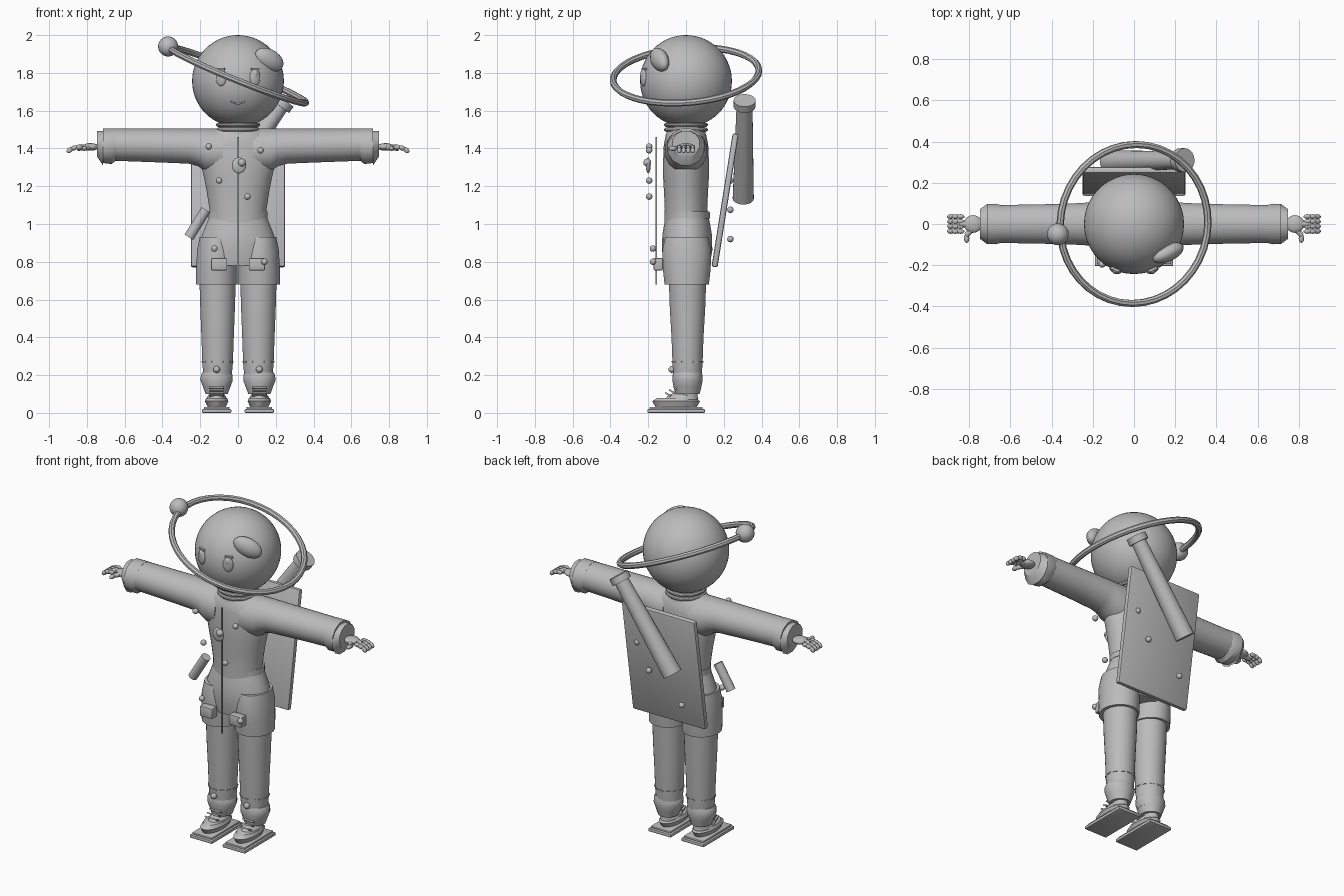
import bpy, bmesh
from math import sin, cos, pi, radians, sqrt
from mathutils import Vector, Matrix

default_cube = bpy.data.objects.get("Cube")
if default_cube:
    bpy.data.objects.remove(default_cube, do_unlink=True)

CLAY = (0.5, 0.5, 0.5, 1)
gray = bpy.data.materials.new("plain_gray")
gray.use_nodes = True
gray.diffuse_color = CLAY
gray.node_tree.nodes["Principled BSDF"].inputs["Base Color"].default_value = CLAY


def finish(name, bm, location=(0, 0, 0), scale=(1, 1, 1), tilt=(0, 0, 0)):
    bmesh.ops.recalc_face_normals(bm, faces=bm.faces)
    mesh = bpy.data.meshes.new(name)
    bm.to_mesh(mesh)
    bm.free()
    mesh.materials.append(gray)
    part = bpy.data.objects.new(name, mesh)
    bpy.context.collection.objects.link(part)
    part.location, part.scale = location, scale
    part.rotation_euler = [radians(angle) for angle in tilt]
    bpy.ops.object.select_all(action='DESELECT')
    bpy.context.view_layer.objects.active = part
    part.select_set(True)
    bpy.ops.object.shade_smooth_by_angle(angle=radians(35))
    return part


def skin(bm, loops, closed=False):
    """Bridge neighbouring loops with quads, and cap or join the ends."""
    pairs = list(zip(loops, loops[1:]))
    if closed:
        pairs.append((loops[-1], loops[0]))
    else:
        bm.faces.new(loops[0])
        bm.faces.new(loops[-1])
    for near, far in pairs:
        for i in range(len(near)):
            bm.faces.new((near[i - 1], near[i], far[i], far[i - 1]))


def oval(bm, centre, across, along, sides):
    turns = [2 * pi * (i + 0.5) / sides for i in range(sides)]
    return [bm.verts.new(centre + across * cos(t) + along * sin(t)) for t in turns]


def column(name, rings, x=0, y=0, sides=32):
    """Upright loft through rings of height, half width and half depth."""
    bm = bmesh.new()
    skin(bm, [oval(bm, Vector((x, y, z)), Vector((width, 0, 0)), Vector((0, depth, 0)), sides)
              for z, width, depth in rings])
    return finish(name, bm)


def sleeve(name, rings, side, top, sides=32):
    """Sideways loft through rings of reach, half depth and half height, hung from one top line."""
    bm = bmesh.new()
    skin(bm, [oval(bm, Vector((side * reach, 0, top - height)), Vector((0, depth, 0)),
                   Vector((0, 0, height)), sides) for reach, depth, height in rings])
    return finish(name, bm)


def ball(name, location, scale, tilt=(0, 0, 0), segments=16):
    bm = bmesh.new()
    bmesh.ops.create_uvsphere(bm, u_segments=segments, v_segments=segments // 2 + 4, radius=1)
    if isinstance(scale, float):
        scale = (scale, scale, scale)
    return finish(name, bm, location, scale, tilt)


def box(name, location, size, tilt=(0, 0, 0), bevel=0):
    bm = bmesh.new()
    bmesh.ops.create_cube(bm, size=1, matrix=Matrix.Diagonal((*size, 1)))
    if bevel:
        bmesh.ops.bevel(bm, geom=bm.edges[:], offset=bevel, segments=2, affect='EDGES', profile=0.5)
    return finish(name, bm, location, tilt=tilt)


def rod(name, start, end, radius, taper=1, sides=24):
    start, end = Vector(start), Vector(end)
    span = end - start
    turn = span.to_track_quat('Z', 'Y').to_matrix().to_4x4()
    bm = bmesh.new()
    bmesh.ops.create_cone(bm, cap_ends=True, segments=sides, radius1=radius, radius2=radius * taper,
                          depth=span.length, matrix=Matrix.Translation((start + end) / 2) @ turn)
    return finish(name, bm)


def hoop(name, location, major, minor, tilt=(0, 0, 0), segments=40):
    bm = bmesh.new()
    loops = []
    for i in range(segments):
        turn = 2 * pi * i / segments
        outward = Vector((cos(turn), sin(turn), 0))
        loops.append(oval(bm, outward * major, outward * minor, Vector((0, 0, minor)), sides=8))
    skin(bm, loops, closed=True)
    return finish(name, bm, location, tilt=tilt)


# Head, ear and tilted halo
HEAD_Z, HEAD_R = 1.757, 0.243
ball("head", (0, 0, HEAD_Z), HEAD_R, segments=48)
ball("ear_tuft", (0.165, -0.14, 1.87), (0.088, 0.042, 0.055), tilt=(0, 27, 25))
hoop("halo_ring", (0, 0, 1.787), major=0.387, minor=0.018, tilt=(4, 22, 0))
ball("halo_ball", (-0.37, -0.05, 1.94), 0.053, segments=24)


def on_face(x, z):
    """Point on the front of the head."""
    return Vector((x, -sqrt(HEAD_R ** 2 - x ** 2 - (z - HEAD_Z) ** 2), z))


# Eyes and smile
for side in (1, -1):
    turn = (0, 0, side * 22)
    eye = on_face(side * 0.09, 1.775)
    ball("eye", eye, (0.03, 0.015, 0.045), turn)
    ball("pupil", eye * 1.01, (0.015, 0.015, 0.026), turn)
    box("eyelash", on_face(eye.x, 1.82), (0.045, 0.02, 0.01), turn)
smile = [on_face(i / 100, 1.637 + i * i / 1000) for i in range(-4, 5)]
for start, end in zip(smile, smile[1:]):
    rod("mouth", start, end, radius=0.005, sides=6)

# Neck, torso and shorts top
column("neck", [(1.46, 0.115, 0.108), (1.56, 0.09, 0.09)])
for z in (1.5, 1.525):
    hoop("collar_ring", (0, 0, z), major=0.105, minor=0.011)
column("torso", [(1, 0.15, 0.115), (1.08, 0.152, 0.113), (1.17, 0.166, 0.117), (1.25, 0.182, 0.122),
                 (1.33, 0.2, 0.122), (1.42, 0.2, 0.118), (1.47, 0.17, 0.108), (1.5, 0.12, 0.09)])
column("belt", [(1.03, 0.158, 0.12), (1.065, 0.157, 0.118)], y=0.008)
column("shorts_top", [(0.78, 0.2, 0.12), (0.86, 0.209, 0.134), (0.94, 0.192, 0.132),
                      (1, 0.168, 0.122), (1.035, 0.154, 0.115)], y=0.006)

LEG_X, FOOT_Y = 0.113, -0.052
for side in (1, -1):
    leg_x = side * LEG_X

    # Sleeve widening into the armpit, with a faceted cuff
    sleeve("sleeve", [(0.08, 0.115, 0.12), (0.17, 0.112, 0.115), (0.21, 0.106, 0.1),
                      (0.26, 0.102, 0.093), (0.4, 0.097, 0.09), (0.67, 0.092, 0.085)], side, top=1.505)
    sleeve("sleeve_cuff", [(0.64, 0.092, 0.085), (0.67, 0.102, 0.097), (0.715, 0.1, 0.094)],
           side, top=1.508, sides=12)
    sleeve("cuff_end", [(0.715, 0.1, 0.094), (0.747, 0.075, 0.07)], side, top=1.495, sides=12)

    # Hand with four bent fingers and a thumb
    ball("wrist", (side * 0.782, 0, 1.408), (0.045, 0.043, 0.02))
    rod("palm", (side * 0.77, 0, 1.408), (side * 0.85, 0, 1.403), radius=0.016)
    rod("thumb_base", (side * 0.785, -0.025, 1.405), (side * 0.815, -0.055, 1.4), radius=0.013)
    ball("thumb_tip", (side * 0.813, -0.07, 1.4), (0.013, 0.022, 0.013))
    for finger in range(4):
        y = (finger - 1.5) * 0.024
        for joint, bend in enumerate((0, 15, 45)):
            ball("finger_joint", (side * (0.843 + joint * 0.024), y, 1.407 - joint ** 2 * 0.004),
                 (0.02, 0.012, 0.013), tilt=(0, side * bend, 0), segments=10)

    # Shorts leg, trouser leg and turned-up cuff
    column("shorts_leg", [(0.68, 0.111, 0.118), (0.76, 0.109, 0.127), (0.86, 0.104, 0.13),
                          (0.93, 0.09, 0.115)], x=leg_x, y=0.004)
    column("trouser_leg", [(0.14, 0.07, 0.07), (0.26, 0.081, 0.08), (0.4, 0.086, 0.085),
                           (0.55, 0.092, 0.094), (0.72, 0.097, 0.1)], x=side * 0.108, y=0.008)
    column("trouser_cuff", [(0.1, 0.06, 0.064), (0.14, 0.075, 0.074), (0.17, 0.087, 0.08),
                            (0.2, 0.086, 0.079), (0.215, 0.077, 0.075)], x=leg_x, y=0.008, sides=14)
    for i in range(12):
        turn = 2 * pi * i / 12
        box("stitch", (side * 0.108 + 0.081 * cos(turn), 0.008 + 0.08 * sin(turn), 0.27),
            (0.008, 0.024, 0.007), tilt=(0, 0, 30 * i))
    ball("leg_button", (leg_x, -0.075, 0.23), 0.018)

    # Shoe with straps on a flat two-layer sole
    box("sole", (leg_x, FOOT_Y, 0.01), (0.155, 0.305, 0.02), bevel=0.006)
    box("sole_upper", (leg_x, FOOT_Y, 0.026), (0.135, 0.28, 0.012), bevel=0.004)
    column("shoe", [(0.03, 0.048, 0.11), (0.062, 0.063, 0.128), (0.08, 0.055, 0.1)],
           x=leg_x, y=FOOT_Y, sides=20)
    ball("instep", (leg_x, -0.02, 0.075), (0.052, 0.085, 0.035))
    column("ankle", [(0.06, 0.042, 0.055), (0.15, 0.042, 0.05)], x=leg_x, y=0.008)
    for i in range(3):
        box("shoe_strap", (leg_x, i * 0.022 - 0.095, 0.098 + i * 0.015), (0.075, 0.035, 0.009),
            tilt=(-30, 0, 0))
    box("pocket", (side * 0.1, -0.147, 0.787), (0.086, 0.05, 0.064), bevel=0.006)

# Zip, medal and loose buttons
box("zip", (0, -0.157, 1.07), (0.008, 0.008, 0.78))
ball("medal", (0.005, -0.2, 1.31), (0.038, 0.013, 0.042))
ball("medal_stud", (0.02, -0.205, 1.325), 0.021)
button_rows = {"chest_button": (-0.195, [(-0.155, 1.41), (0.12, 1.39), (-0.1, 1.23), (0.05, 1.145)]),
               "shorts_button": (-0.175, [(-0.125, 0.87), (0.14, 0.8)]),
               "panel_button": (0.235, [(0.17, 1.23), (0.09, 1.075), (-0.135, 0.92)])}
for name, (y, spots) in button_rows.items():
    for x, z in spots:
        ball(name, (x, y, z), 0.017)

# Back panel, telescope and belt canister
box("back_panel", (0, 0.207, 1.125), (0.5, 0.032, 0.715), tilt=(-9, 0, 0), bevel=0.01)
low, high = Vector((-0.12, 0.303, 1.135)), Vector((0.235, 0.31, 1.638))
lip = (high - low).normalized() * 0.02
rod("telescope_tube", low, high, radius=0.056, taper=0.75)
rod("telescope_rim", high - lip, high + lip, radius=0.058)
rod("belt_canister", (-0.26, -0.07, 0.93), (-0.17, -0.07, 1.075), radius=0.027)
